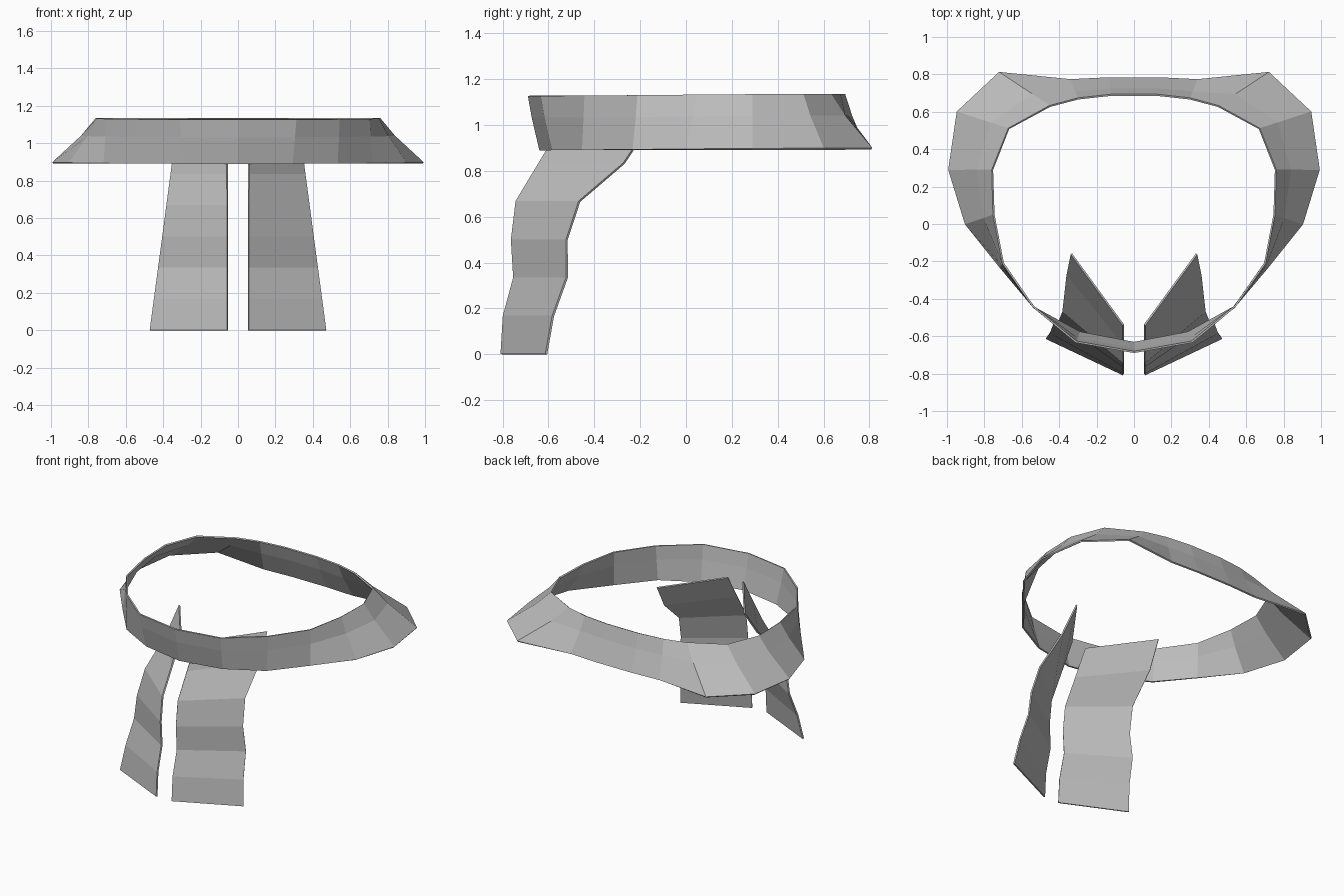
import bpy

if "Cube" in bpy.data.objects:
    bpy.data.objects.remove(bpy.data.objects["Cube"])

cloth = bpy.data.materials.new("grey cloth")
cloth.diffuse_color = (0.5, 0.5, 0.5, 1)
cloth.use_nodes = True
cloth.node_tree.nodes["Principled BSDF"].inputs["Base Color"].default_value = cloth.diffuse_color


def make_sheet(name, verts, faces):
    """Thin flat-shaded cloth sheet."""
    mesh = bpy.data.meshes.new(name)
    mesh.from_pydata(verts, [], faces)
    mesh.materials.append(cloth)
    obj = bpy.data.objects.new(name, mesh)
    bpy.context.collection.objects.link(obj)
    solid = obj.modifiers.new("thickness", 'SOLIDIFY')
    solid.thickness = 0.01
    solid.offset = 0
    return obj


def strip_faces(rows, cols, closed=False):
    """Quads joining consecutive rows of points."""
    last = cols if closed else cols - 1
    return [(r * cols + c, r * cols + (c + 1) % cols,
             (r + 1) * cols + (c + 1) % cols, (r + 1) * cols + c)
            for r in range(rows - 1) for c in range(last)]


# Collar band: right half outlines from front to back, mirrored into loops
lower = [(0, -.635), (.29, -.58), (.53, -.45), (.715, -.23), (.90, 0),
         (.99, .29), (.945, .60), (.72, .81), (.34, .77), (.13, .78)]
upper = [(0, -.685), (.31, -.63), (.54, -.44), (.70, -.21), (.75, .05),
         (.757, .29), (.67, .51), (.45, .63), (.30, .67), (.12, .69)]


def full_loop(half):
    return half + [(-x, y) for x, y in reversed(half[1:])]


low, top = full_loop(lower), full_loop(upper)
verts = []
for t, z in ((1, 0.893), (0.34, 1.035), (0, 1.13)):
    for (ax, ay), (bx, by) in zip(top, low):
        y = ay + (by - ay) * t
        verts.append((ax + (bx - ax) * t, y, z + 0.004 * y))
make_sheet("collar_band", verts, strip_faces(3, len(low), True))

# Hanging tails: y of the inner and outer edge at evenly spaced heights
inner_y = [-.805, -.795, -.75, -.76, -.74, -.64, -.54]
outer_y = [-.61, -.58, -.52, -.52, -.465, -.27, -.16]
for side, label in ((-1, "left"), (1, "right")):
    verts = []
    for i, (yi, yo) in enumerate(zip(inner_y, outer_y)):
        z = i / 6
        verts += [(side * 0.057, yi, z), (side * (0.47 - 0.135 * z), yo, z)]
    make_sheet(label + "_tail", verts, strip_faces(7, 2))
